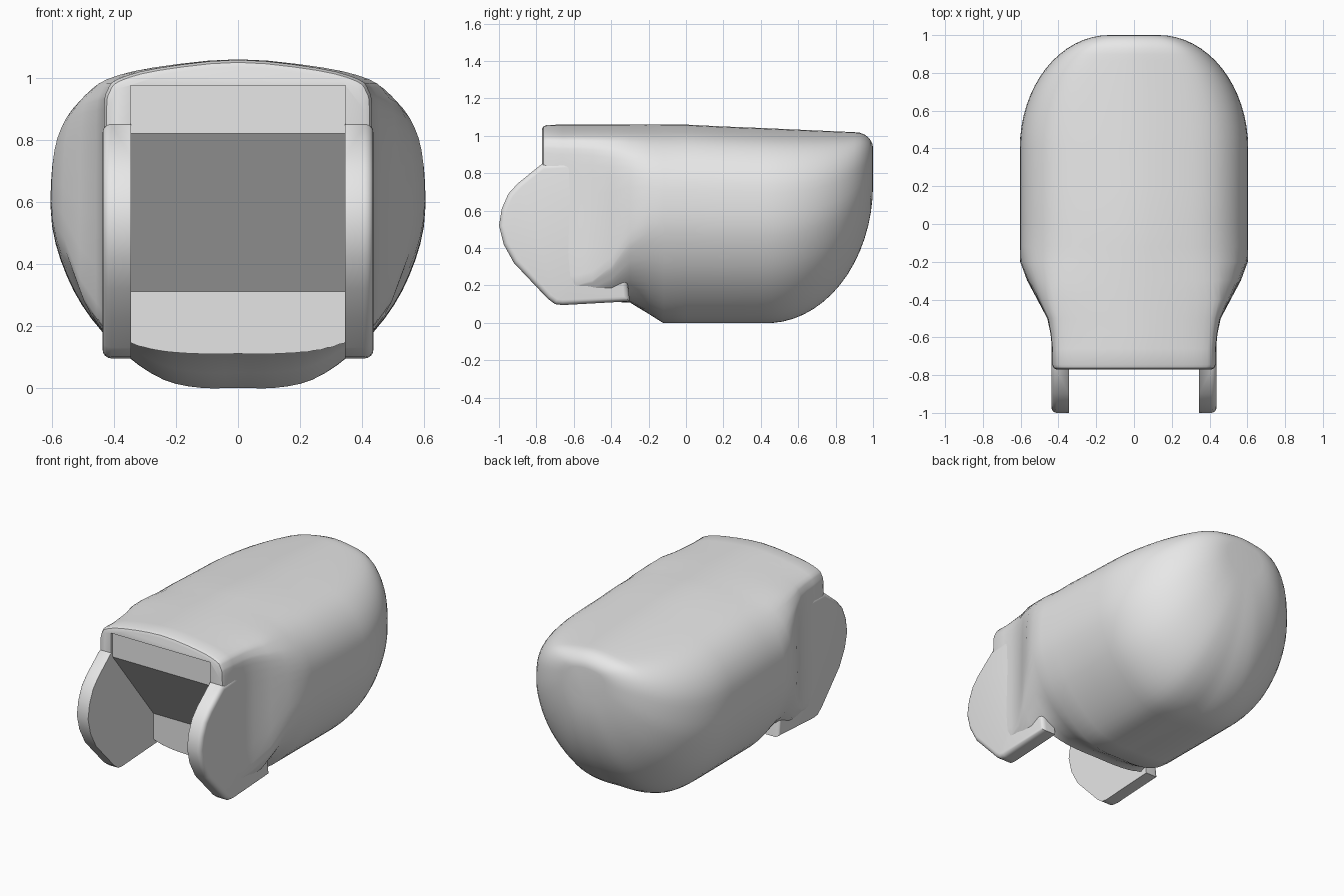
import bpy, bmesh, math
from mathutils import Vector

cube = bpy.data.objects.get("Cube")
if cube:
    bpy.data.objects.remove(cube, do_unlink=True)

grey = bpy.data.materials.new("plain_grey")
grey.use_nodes = True
grey.diffuse_color = (0.8, 0.8, 0.8, 1)
grey.node_tree.nodes["Principled BSDF"].inputs["Base Color"].default_value = (0.8, 0.8, 0.8, 1)


def add_object(name, bm):
    bmesh.ops.recalc_face_normals(bm, faces=bm.faces)
    mesh = bpy.data.meshes.new(name)
    bm.to_mesh(mesh)
    bm.free()
    mesh.materials.append(grey)
    obj = bpy.data.objects.new(name, mesh)
    bpy.context.collection.objects.link(obj)
    return obj


def activate(obj):
    bpy.ops.object.select_all(action="DESELECT")
    obj.select_set(True)
    bpy.context.view_layer.objects.active = obj


def smooth(obj, degrees):
    activate(obj)
    bpy.ops.object.shade_smooth_by_angle(angle=math.radians(degrees))


def spline(pts, steps=3):
    """Catmull-Rom curve through the points, mirrored at both ends on x = 0."""
    p = [Vector(q) for q in pts]
    p = [Vector((-p[1].x, p[1].y))] + p + [Vector((-p[-2].x, p[-2].y))]
    out = []
    for a, b, c, d in zip(p, p[1:], p[2:], p[3:]):
        for i in range(steps):
            t = i / steps
            out.append(0.5 * (2 * b + (c - a) * t + (2 * a - 5 * b + 4 * c - d) * t * t
                              + (3 * b - a - 3 * c + d) * t ** 3))
    return out + [p[-2]]


def prism(bm, profile, x0, x1):
    """Extrude a (y, z) profile from x0 to x1 and return the x1 cap."""
    face = bm.faces.new([bm.verts.new((x0, y, z)) for y, z in profile])
    ext = bmesh.ops.extrude_face_region(bm, geom=[face])["geom"]
    bmesh.ops.translate(bm, verts=[v for v in ext if isinstance(v, bmesh.types.BMVert)],
                        vec=(x1 - x0, 0, 0))
    return next(f for f in ext if isinstance(f, bmesh.types.BMFace))


# Half cross-sections, bottom centre to top centre: full hull and narrow neck
HULL = spline([(0, 0), (.2, 0), (.4, .025), (.6, .1), (.79, .215), (.92, .345), (1, .5),
               (1, .67), (.95, .78), (.84, .87), (.67, .935), (.4, .975), (0, 1)])
NECK = spline([(0, 0), (.3, 0), (.6, 0), (.8, 0), (.9, .03), (.97, .08), (1, .15),
               (1, .6), (1, .83), (.975, .89), (.9, .93), (.6, .97), (0, 1)])

# Stations along the body: y, half width, bottom, top, neck share
stations = [(-.77, .41, .2, 1.035, 1), (-.763, .424, .19, 1.05, 1), (-.745, .432, .17, 1.058, 1),
            (-.66, .433, .11, 1.06, 1), (-.58, .441, .11, 1.06, 1), (-.5, .458, .11, 1.06, .93),
            (-.4, .51, .11, 1.06, .7), (-.3, .562, .11, 1.06, .3), (-.2, .598, .05, 1.06, .05),
            (-.12, .6, 0, 1.06, 0), (0, .6, 0, 1.06, 0), (.2, .6, 0, 1.05, 0)]
for i in range(17):
    y = .4 + .6 * math.sin(math.pi / 2 * i / 16)
    w = .13 + .47 * math.sqrt(max(0, 1 - ((y - .4) / .6) ** 2))
    k = max(0, (y - .43) / .57)
    bottom = .74 * (1 - math.sqrt(max(0, 1 - k * k)))
    r = max(0, y - .91) / .09
    top = 1.06 - .045 * y - .08 * (1 - math.sqrt(max(0, 1 - r * r)))
    stations.append((y, w, bottom, top, 0))

# Body loft
bm = bmesh.new()
rings = []
for y, w, lo, hi, t in stations:
    half = [h.lerp(n, t) for h, n in zip(HULL, NECK)]
    outline = half + [Vector((-q.x, q.y)) for q in half[-2:0:-1]]
    rings.append([bm.verts.new((q.x * w, y, lo + q.y * (hi - lo))) for q in outline])
for a, b in zip(rings, rings[1:]):
    for i in range(len(a)):
        j = (i + 1) % len(a)
        bm.faces.new((a[i], a[j], b[j], b[i]))
bm.faces.new(rings[0])
bm.faces.new(rings[-1])
body = add_object("body", bm)

# Front slot with a sloping ceiling
bm = bmesh.new()
prism(bm, [(-1.1, .975), (-.755, .975), (-.755, .82), (-.35, .31), (-.34, -.1), (-1.1, -.1)],
      -.347, .347)
cutter = add_object("slot_cutter", bm)
cutter.hide_render = True
activate(body)
cut = body.modifiers.new("slot", "BOOLEAN")
cut.operation = "DIFFERENCE"
cut.solver = "EXACT"
cut.object = cutter
bpy.ops.object.modifier_apply(modifier=cut.name)
bpy.data.objects.remove(cutter, do_unlink=True)
smooth(body, 35)

# Side cheeks with rounded outer rims
CHEEK = [(-.3, .115), (-.66, .095), (-.7, .1), (-.74, .13), (-.83, .225), (-.92, .32),
         (-.975, .42), (-1, .52), (-.985, .61), (-.95, .69), (-.9, .745), (-.77, .85),
         (-.6, .86), (-.45, .8), (-.36, .6)]
for name, side in (("left_cheek", 1), ("right_cheek", -1)):
    bm = bmesh.new()
    cap = prism(bm, CHEEK, side * .345, side * .437)
    bmesh.ops.bevel(bm, geom=list(cap.edges), offset=.028, segments=4, profile=.5,
                    affect="EDGES")
    smooth(add_object(name, bm), 35)
